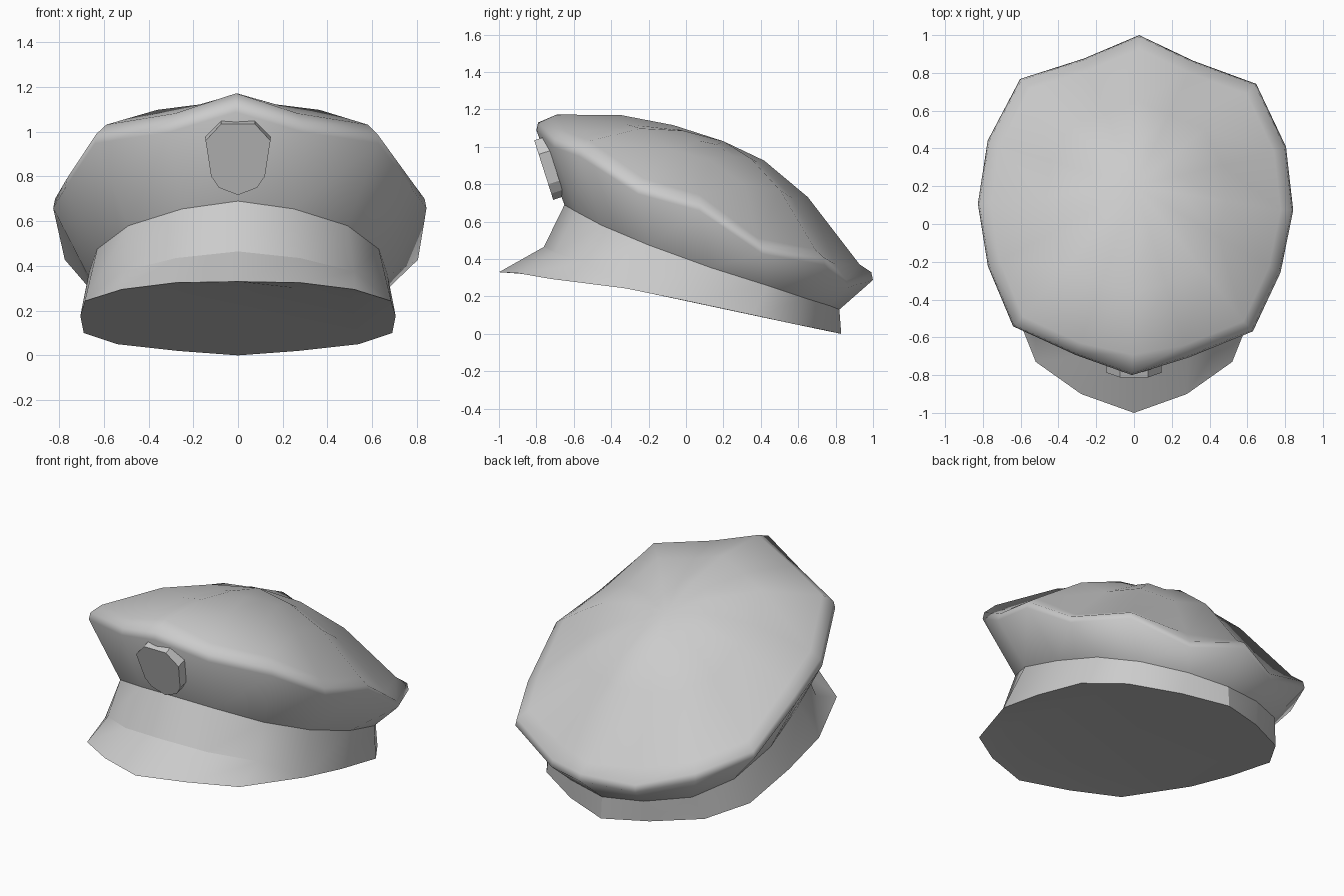
import bpy, bmesh
from math import radians
from mathutils import Vector, Matrix

cube = bpy.data.objects.get("Cube")
if cube:
    bpy.data.objects.remove(cube)

grey = bpy.data.materials.new("plain_grey")
grey.use_nodes = True
COLOUR = (0.6, 0.6, 0.6, 1)
grey.diffuse_color = COLOUR
grey.node_tree.nodes["Principled BSDF"].inputs["Base Color"].default_value = COLOUR


def full_ring(half):
    """Mirror a front-to-back half outline into a closed ring."""
    pts = [Vector(p) for p in half]
    return pts + [Vector((-p.x, p.y, p.z)) for p in pts[-2:0:-1]]


def loft(bm, rings):
    """Join matching rings with side faces."""
    loops = [[bm.verts.new(p) for p in ring] for ring in rings]
    n = len(loops[0])
    for a, b in zip(loops, loops[1:]):
        for i in range(n):
            j = (i + 1) % n
            bm.faces.new((a[i], a[j], b[j], b[i]))
    return loops


def finish(bm, name, angle):
    bmesh.ops.remove_doubles(bm, verts=bm.verts[:], dist=0.002)
    bmesh.ops.recalc_face_normals(bm, faces=bm.faces[:])
    mesh = bpy.data.meshes.new(name)
    bm.to_mesh(mesh)
    bm.free()
    mesh.materials.append(grey)
    obj = bpy.data.objects.new(name, mesh)
    bpy.context.collection.objects.link(obj)
    bpy.ops.object.select_all(action="DESELECT")
    obj.select_set(True)
    bpy.context.view_layer.objects.active = obj
    bpy.ops.object.shade_smooth_by_angle(angle=radians(angle))


# Half outlines, front to back
band_top = full_ring([(0, -.65, .69), (.25, -.59, .655), (.49, -.45, .58),
                      (.63, -.2, .475), (.67, .13, .355), (.63, .43, .26),
                      (.49, .64, .19), (.25, .77, .15), (0, .82, .13)])
base = full_ring([(0, -1, .33), (.28, -.9, .325), (.52, -.73, .295),
                  (.685, -.32, .243), (.705, .0, .177), (.69, .36, .10),
                  (.54, .59, .05), (.27, .74, .02), (0, .83, 0)])
rim = full_ring([(0, -.8, 1.1), (.3, -.70, 1.01), (.635, -.555, .96),
                 (.775, -.24, .76), (.835, .09, .67), (.79, .425, .44),
                 (.625, .755, .38), (.29, .87, .26), (0, 1, .30)])

# Band, flaring into the visor at the front
brow = {0: (0, -.76, .465), 1: (.28, -.7, .435), 2: (.52, -.53, .375)}
middle = []
for i, p in enumerate(base):
    x, y, z = brow.get(min(i, 16 - i), (abs(p.x), p.y, p.z))
    middle.append(Vector((x if i < 8 else -x, y, z)))
bm = bmesh.new()
bottom = loft(bm, [base, middle, band_top])[0]

# Underside: flat band bottom and a folded visor strip
outer = [bottom[i] for i in (13, 14, 15, 0, 1, 2, 3)]
fold = [bm.verts.new(p) for p in ((-.5, -.47, .276), (-.27, -.59, .3), (0, -.64, .311),
                                  (.27, -.59, .3), (.5, -.47, .276))]
fold = [outer[0]] + fold + [outer[-1]]
for i in range(6):
    corners = (outer[i], outer[i + 1], fold[i + 1], fold[i])
    bm.faces.new(list(dict.fromkeys(corners)))
bm.faces.new(fold + bottom[4:13])
finish(bm, "band_and_visor", 30)

# Crown: outer wall, rounded rim, domed top
centre = Vector((0, .2, 1.02))
hub = Vector((0, .1, 0))
low = [p - Vector((0, 0, .012)) for p in rim]
lip = [p.lerp(hub, .01) for p in rim]
upper, dome_outer, dome_inner = [], [], []
for i, p in enumerate(rim):
    k = min(i, 16 - i)
    lip[i].z = p.z + .03
    q = p.lerp(hub, .12 if k == 0 else .08)
    q.z = p.z + (.11 if k == 7 else .072)
    upper.append(q)
    for ring, t in ((dome_outer, .62), (dome_inner, .3)):
        d = centre.lerp(q, t)
        d.z += 4 * t * (1 - t) * (.06 + .0075 * k)
        ring.append(d)
bm = bmesh.new()
loops = loft(bm, [band_top, low, lip, upper, dome_outer, dome_inner])
top = bm.verts.new(centre + Vector((0, 0, .01)))
inner = loops[-1]
for i in range(16):
    bm.faces.new((inner[i], inner[(i + 1) % 16], top))
# Slight twist of the crown on the band
for ring in loops[1:]:
    bmesh.ops.rotate(bm, verts=ring, cent=(0, -.3, 0),
                     matrix=Matrix.Rotation(radians(-1.2), 3, "Z"))
finish(bm, "crown", 110)

# Badge: shield plate leaning with the crown wall
shield = full_ring([(0, 0, 1.035), (.075, 0, 1.035), (.145, 0, .96), (.12, 0, .8),
                    (.085, 0, .75), (0, 0, .717)])
for p in shield:
    p.y = -.71 - .32 * (p.z - .717)
back = [p + Vector((0, .06, .019)) for p in shield]
bm = bmesh.new()
for loop in loft(bm, [shield, back]):
    bm.faces.new(loop)
finish(bm, "badge", 20)
